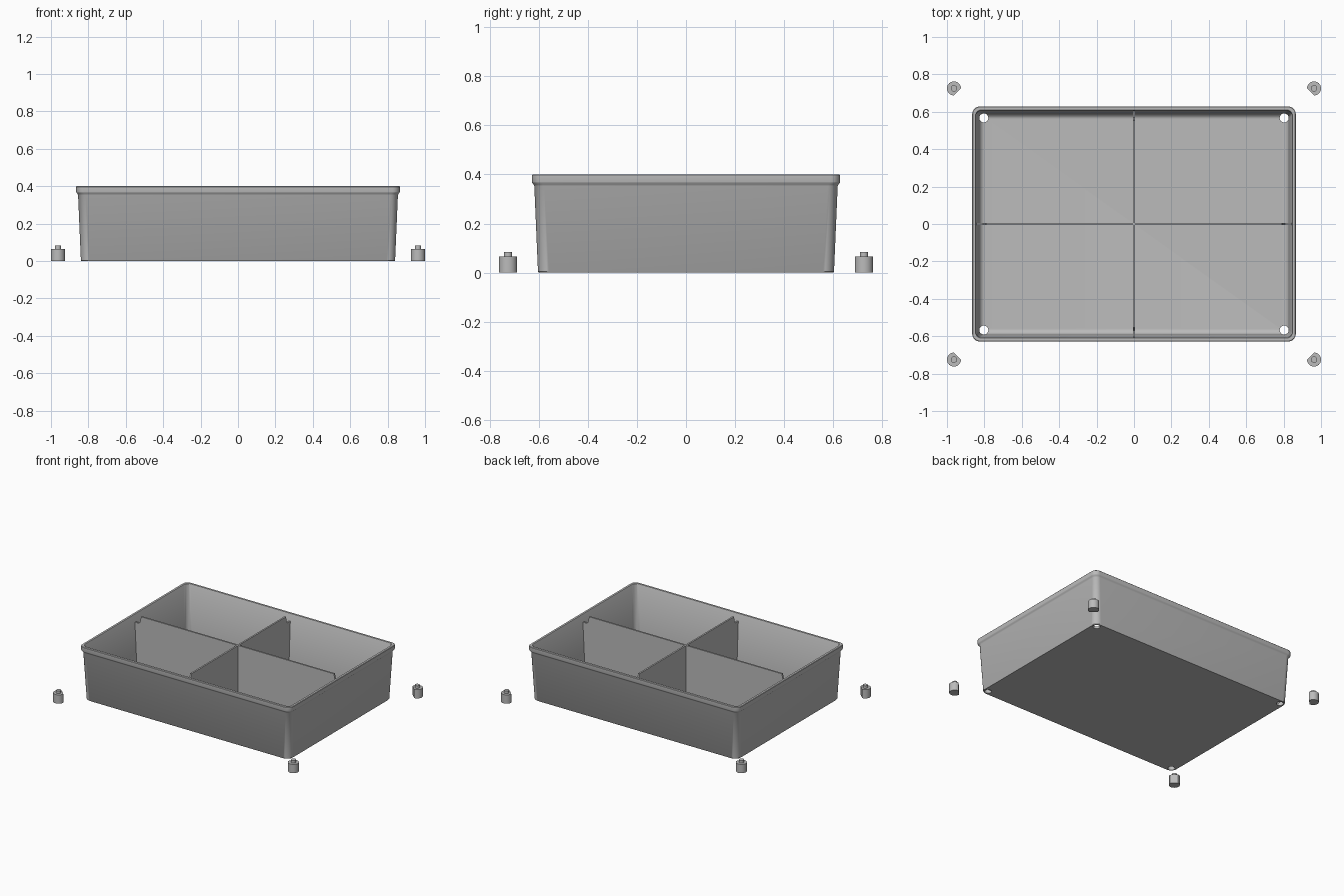
import bpy, bmesh, math
from mathutils import Matrix

if "Cube" in bpy.data.objects:
    bpy.data.objects.remove(bpy.data.objects["Cube"])

HX, HY, H = 0.865, 0.628, 0.40   # tray half sizes and height

grey = bpy.data.materials.new("plain_grey")
grey.use_nodes = True
grey.diffuse_color = (0.5, 0.5, 0.5, 1)
grey.node_tree.nodes["Principled BSDF"].inputs["Base Color"].default_value = grey.diffuse_color


def finish(name, bm):
    """Turn a bmesh into a named grey object."""
    bmesh.ops.recalc_face_normals(bm, faces=bm.faces)
    mesh = bpy.data.meshes.new(name)
    bm.to_mesh(mesh)
    bm.free()
    mesh.materials.append(grey)
    obj = bpy.data.objects.new(name, mesh)
    bpy.context.collection.objects.link(obj)
    return obj


def activate(obj):
    bpy.ops.object.select_all(action='DESELECT')
    obj.select_set(True)
    bpy.context.view_layer.objects.active = obj


def smooth(obj):
    activate(obj)
    bpy.ops.object.shade_smooth_by_angle(angle=math.radians(35))


def rounded_ring(bm, inset, z, radius, steps=8):
    """Rounded rectangle of vertices, inset from the rim outline."""
    verts = []
    for i, (sx, sy) in enumerate([(1, 1), (-1, 1), (-1, -1), (1, -1)]):
        for k in range(steps + 1):
            a = math.pi / 2 * (i + k / steps)
            verts.append(bm.verts.new((sx * (HX - inset - radius) + radius * math.cos(a),
                                       sy * (HY - inset - radius) + radius * math.sin(a), z)))
    return verts


def extrude_outline(bm, points, z0, z1):
    face = bm.faces.new([bm.verts.new((x, y, z0)) for x, y in points])
    new = bmesh.ops.extrude_face_region(bm, geom=[face])["geom"]
    bmesh.ops.translate(bm, vec=(0, 0, z1 - z0),
                        verts=[v for v in new if isinstance(v, bmesh.types.BMVert)])


def circle(cx, cy, r, start=0, sweep=2 * math.pi, n=32, closed=True):
    count = n if closed else n + 1
    return [(cx + r * math.cos(start + sweep * i / n),
             cy + r * math.sin(start + sweep * i / n)) for i in range(count)]


# Tray shell: inset, height, corner radius from the underside, over the rim, to the floor
profile = [(0.028, 0, 0.045), (0.025, 0.004, 0.045), (0.010, 0.352, 0.04),
           (0.006, 0.360, 0.04), (0.001, 0.366, 0.04), (0, 0.37, 0.04), (0, 0.397, 0.04),
           (0.003, H, 0.038), (0.018, H, 0.03), (0.020, 0.397, 0.03)]
FILLET = 0.03
for k in range(7):
    a = math.pi / 2 * k / 6
    profile.append((0.038 + FILLET * (1 - math.cos(a)),
                    0.016 + FILLET * (1 - math.sin(a)), 0.035 - 0.02 * k / 6))
bm = bmesh.new()
rings = [rounded_ring(bm, *p) for p in profile]
for low, high in zip(rings, rings[1:]):
    for i in range(len(low)):
        j = (i + 1) % len(low)
        bm.faces.new((low[i], low[j], high[j], high[i]))
bm.faces.new(rings[0])
bm.faces.new(rings[-1])
tray = finish("tray", bm)

# Round peg holes through the floor corners
bm = bmesh.new()
for sx in (-1, 1):
    for sy in (-1, 1):
        extrude_outline(bm, circle(sx * 0.803, sy * 0.567, 0.024), -0.05, 0.12)
cutter = finish("hole_cutter", bm)
cutter.hide_render = True
cut = tray.modifiers.new("holes", 'BOOLEAN')
cut.operation = 'DIFFERENCE'
cut.solver = 'EXACT'
cut.object = cutter
activate(tray)
bpy.ops.object.modifier_apply(modifier=cut.name)
bpy.data.objects.remove(cutter)
smooth(tray)


# Crossed dividers with stepped top ends
def divider(name, half, turn):
    side = [(half - 0.040, 0.012), (half - 0.024, 0.345), (half - 0.058, 0.345),
            (half - 0.065, 0.355), (half - 0.075, 0.398)]
    outline = side + [(-x, z) for x, z in reversed(side)]
    bm = bmesh.new()
    extrude_outline(bm, outline, -0.006, 0.006)
    bm.transform(Matrix.Rotation(turn, 4, 'Z') @ Matrix.Rotation(math.pi / 2, 4, 'X'))
    finish(name, bm)


divider("long_divider", HX, 0)
divider("cross_divider", HY, math.pi / 2)

# Four loose feet: round body with a flat towards the tray, and a peg on top
for sx, side in ((-1, "right"), (1, "left")):
    for sy, end in ((-1, "front"), (1, "back")):
        x, y = sx * 0.9625, sy * 0.725
        outward = math.atan2(sy, sx)
        bm = bmesh.new()
        extrude_outline(bm, circle(x, y, 0.0375, outward - 0.75 * math.pi,
                                   1.5 * math.pi, 30, False), 0, 0.065)
        extrude_outline(bm, circle(x, y, 0.017, n=24), 0.06, 0.084)
        smooth(finish(f"{end}_{side}_foot", bm))
